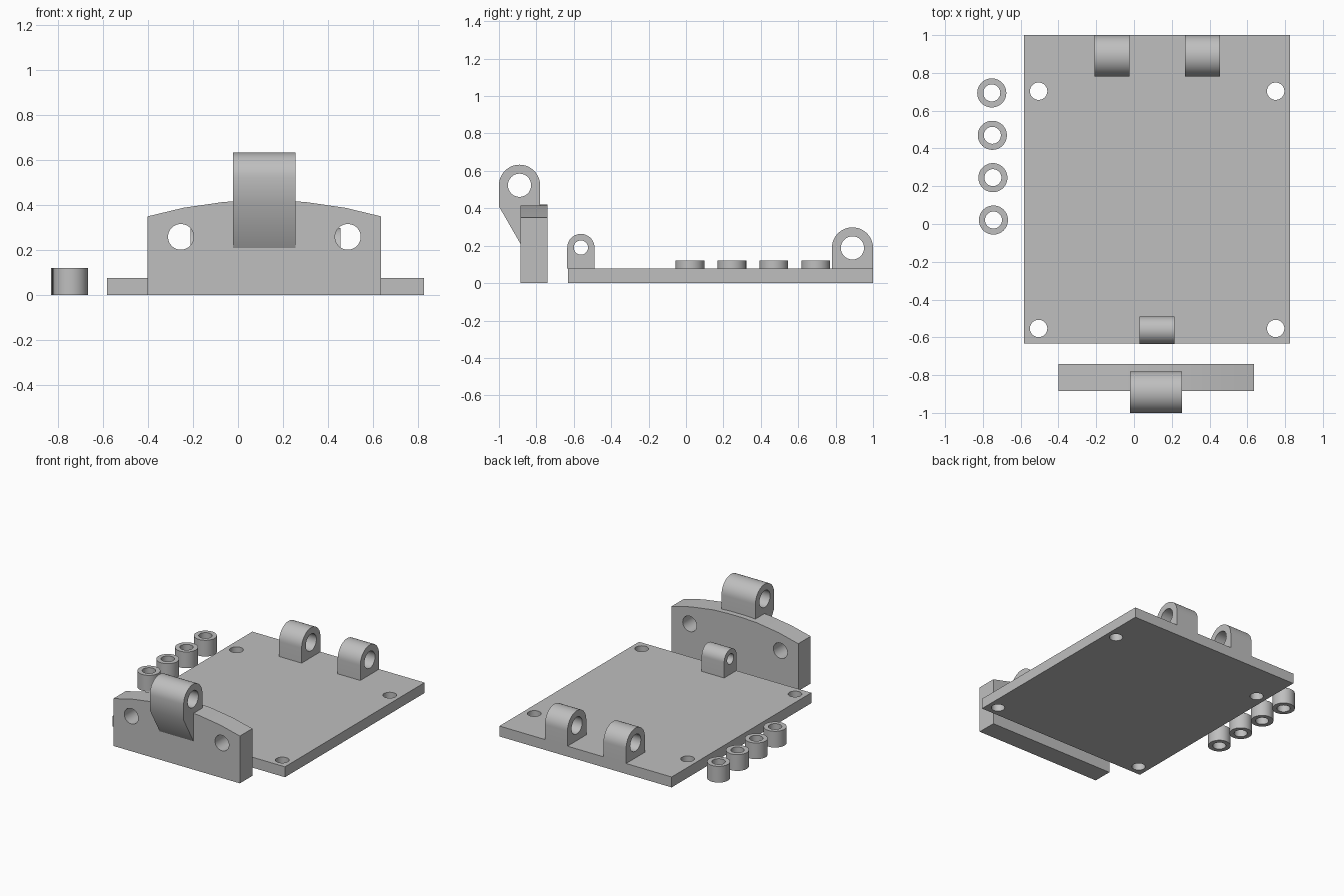
import bpy, bmesh
from math import sin, cos, pi, radians
from mathutils import Matrix

cube = bpy.data.objects.get("Cube")
if cube:
    bpy.data.objects.remove(cube, do_unlink=True)

# Single plain grey
grey = bpy.data.materials.new("plain grey")
grey.use_nodes = True
colour = (0.52, 0.52, 0.52, 1)
grey.diffuse_color = colour
grey.node_tree.nodes["Principled BSDF"].inputs["Base Color"].default_value = colour

# Profile plane for each extrusion axis: (y, z) for X, (x, z) for Y, (x, y) for Z
FRAMES = {
    "X": Matrix(((0, 0, 1, 0), (1, 0, 0, 0), (0, 1, 0, 0), (0, 0, 0, 1))),
    "Y": Matrix(((1, 0, 0, 0), (0, 0, -1, 0), (0, 1, 0, 0), (0, 0, 0, 1))),
    "Z": Matrix.Identity(4),
}


def arc(cx, cy, r, start=0.0, end=2 * pi, steps=48):
    return [(cx + r * cos(start + (end - start) * i / steps),
             cy + r * sin(start + (end - start) * i / steps)) for i in range(steps + 1)]


def circle(cx, cy, r):
    return arc(cx, cy, r)[:-1]


def rectangle(x0, x1, y0, y1):
    return [(x0, y0), (x1, y0), (x1, y1), (x0, y1)]


def extrude(name, loops, axis, low, high):
    """Extrude an outline (first loop) with holes (other loops) from low to high."""
    curve = bpy.data.curves.new(name + " profile", "CURVE")
    curve.dimensions = "2D"
    curve.fill_mode = "BOTH"
    curve.extrude = (high - low) / 2
    for loop in loops:
        spline = curve.splines.new("POLY")
        spline.points.add(len(loop) - 1)
        for point, (u, v) in zip(spline.points, loop):
            point.co = (u, v, 0, 1)
        spline.use_cyclic_u = True
    helper = bpy.data.objects.new(name + " profile", curve)
    bpy.context.collection.objects.link(helper)
    bpy.context.view_layer.update()
    graph = bpy.context.evaluated_depsgraph_get()
    mesh = bpy.data.meshes.new_from_object(helper.evaluated_get(graph))
    bpy.data.objects.remove(helper, do_unlink=True)
    bpy.data.curves.remove(curve)

    mesh.transform(FRAMES[axis])
    middle = (low + high) / 2
    mesh.transform(Matrix.Translation([middle if a == axis else 0 for a in "XYZ"]))
    bm = bmesh.new()
    bm.from_mesh(mesh)
    bmesh.ops.remove_doubles(bm, verts=bm.verts, dist=0.0001)
    bmesh.ops.recalc_face_normals(bm, faces=bm.faces)
    bm.to_mesh(mesh)
    bm.free()
    mesh.materials.clear()
    mesh.materials.append(grey)

    obj = bpy.data.objects.new(name, mesh)
    bpy.context.collection.objects.link(obj)
    bpy.ops.object.select_all(action="DESELECT")
    obj.select_set(True)
    bpy.context.view_layer.objects.active = obj
    bpy.ops.object.shade_smooth_by_angle(angle=radians(30))
    return obj


def lug(name, x0, x1, y, z, r, bore, base):
    """Round-topped hinge lug; base lists the outline points below the arc."""
    extrude(name, [arc(y, z, r, 0, pi, 24) + base, circle(y, z, bore)], "X", x0, x1)


# Base plate with four corner holes
THICK = 0.077
holes = [circle(x, y, 0.046) for x in (-0.505, 0.75) for y in (-0.553, 0.703)]
extrude("base_plate", [rectangle(-0.583, 0.827, -0.632, 1.0)] + holes, "Z", 0, THICK)

# Hinge lugs standing on the plate
for name, x0 in (("rear_lug_right", -0.21), ("rear_lug_left", 0.27)):
    lug(name, x0, x0 + 0.185, 0.89, 0.188, 0.11, 0.062, [(0.78, THICK), (1.0, THICK)])
lug("front_lug", 0.03, 0.214, -0.562, 0.19, 0.073, 0.038,
    [(-0.635, THICK), (-0.489, THICK)])

# Upright bracket with arched top and two holes
MID, HALF = 0.117, 0.518
arch = [(HALF, 0.35), (0.36, 0.388), (0.18, 0.414), (0.06, 0.42)]
outline = [(MID - HALF, 0), (MID + HALF, 0)]
outline += [(MID + dx, z) for dx, z in arch]
outline += [(MID - dx, z) for dx, z in reversed(arch)]
bracket_holes = [circle(MID + s * 0.371, 0.259, 0.057) for s in (-1, 1)]
extrude("bracket", [outline] + bracket_holes, "Y", 0.74, 0.885).data.transform(
    Matrix.Translation((0, -1.625, 0)))

# Bracket lug with sloped support running down the front face
lug("bracket_lug", -0.022, 0.255, -0.89, 0.523, 0.11, 0.062,
    [(-1.0, 0.41), (-0.885, 0.21), (-0.885, 0.412), (-0.78, 0.412)])

# Loose spacers beside the plate
for i in range(4):
    x, y = -0.744 - 0.003 * i, 0.021 + 0.2243 * i
    extrude(f"spacer_{i + 1}", [circle(x, y, 0.077), circle(x, y, 0.045)], "Z", 0, 0.12)
